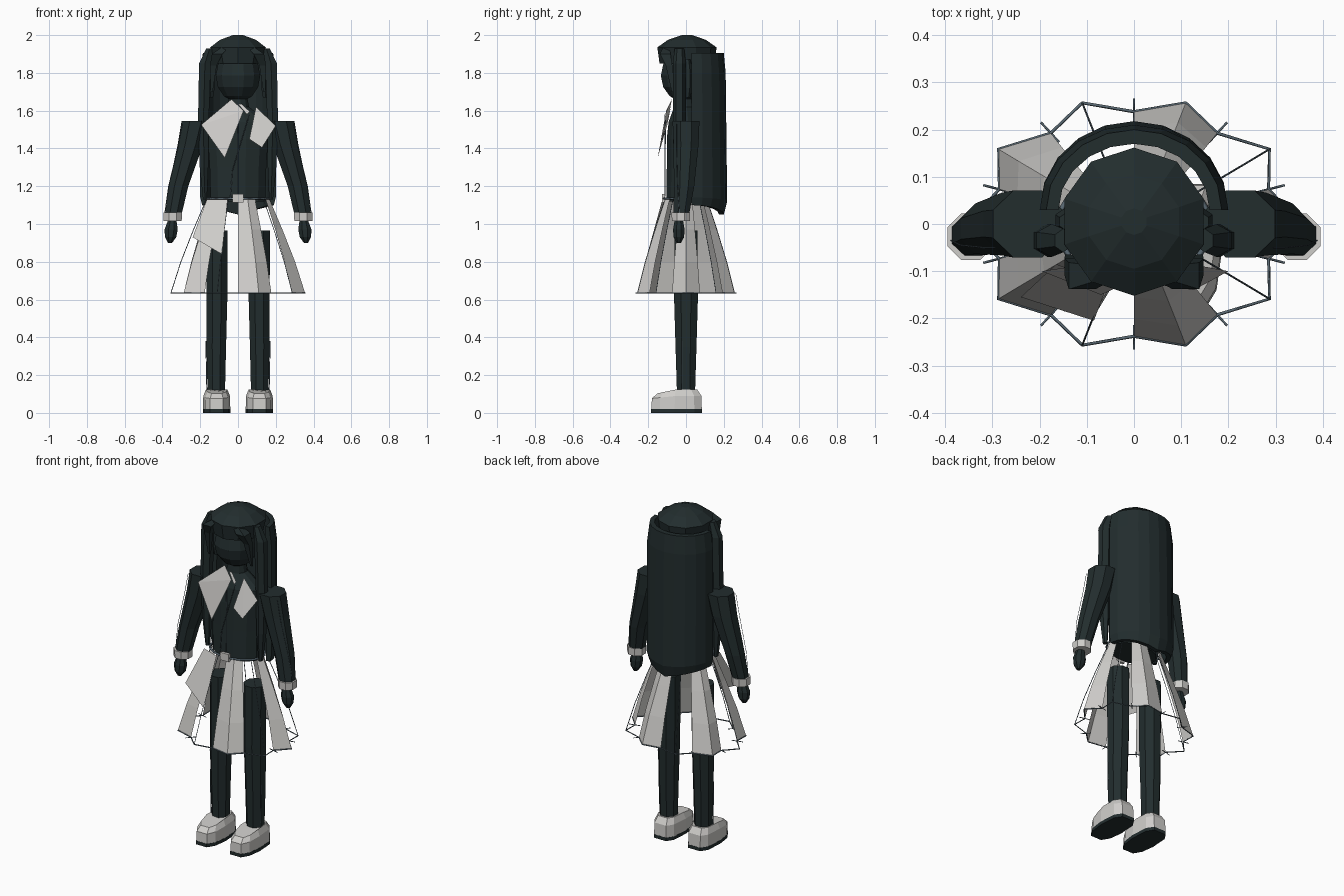
import bpy, bmesh, math
from mathutils import Vector

if "Cube" in bpy.data.objects:
    bpy.data.objects.remove(bpy.data.objects["Cube"])


def material(name, rgb):
    m = bpy.data.materials.new(name)
    m.diffuse_color = (*rgb, 1)
    m.use_nodes = True
    m.node_tree.nodes["Principled BSDF"].inputs["Base Color"].default_value = m.diffuse_color
    return m


DARK = material("dark teal", (0.016, 0.026, 0.027))
LIGHT = material("pale grey", (0.62, 0.61, 0.59))
TRIM = material("slate trim", (0.10, 0.14, 0.17))


def make(name, verts, faces, mat):
    bm = bmesh.new()
    vs = [bm.verts.new(v) for v in verts]
    for f in faces:
        bm.faces.new([vs[i] for i in f])
    bmesh.ops.recalc_face_normals(bm, faces=bm.faces)
    me = bpy.data.meshes.new(name)
    bm.to_mesh(me)
    bm.free()
    me.materials.append(mat)
    ob = bpy.data.objects.new(name, me)
    bpy.context.collection.objects.link(ob)
    return ob


def loft(name, rings, mat):
    """Skin a list of equal-length point rings and cap both ends."""
    n = len(rings[0])
    faces = [(k * n + i, k * n + (i + 1) % n, (k + 1) * n + (i + 1) % n, (k + 1) * n + i)
             for k in range(len(rings) - 1) for i in range(n)]
    last = (len(rings) - 1) * n
    faces += [tuple(range(n))[::-1], tuple(range(last, last + n))]
    return make(name, [p for r in rings for p in r], faces, mat)


def oval(cx, cy, z, rx, ry, n=8, turn=0.5):
    return [(cx + rx * math.cos((i + turn) * math.tau / n),
             cy + ry * math.sin((i + turn) * math.tau / n), z) for i in range(n)]


def wire(name, paths, r=0.003, closed=False):
    cu = bpy.data.curves.new(name, 'CURVE')
    cu.dimensions = '3D'
    cu.bevel_depth = r
    cu.bevel_resolution = 0
    for path in paths:
        sp = cu.splines.new('POLY')
        sp.points.add(len(path) - 1)
        for p, co in zip(sp.points, path):
            p.co = (*co, 1)
        sp.use_cyclic_u = closed
    cu.materials.append(TRIM)
    ob = bpy.data.objects.new(name, cu)
    bpy.context.collection.objects.link(ob)


# Head and hair cap
loft("face", [oval(0, -0.005 - 0.01 * math.sin(t), 1.785 - 0.14 * math.cos(t),
                   0.122 * math.sin(t), 0.122 * math.sin(t), 12)
              for t in [0.25 + i * 0.44 for i in range(7)]], DARK)
loft("hair_cap", [oval(0, 0.005, z, rx, ry, 10, 0.5) for z, rx, ry in
                  [(1.85, 0.135, 0.145), (1.935, 0.155, 0.157),
                   (1.975, 0.10, 0.10), (2.0, 0.028, 0.028)]], DARK)

# Long back hair: a curved shell with a scalloped lower edge
SEG = 10
rings = []
for i in range(SEG + 1):
    a = math.pi * i / SEG
    c, s = math.cos(a), math.sin(a)
    low = 1.05 + 0.05 * abs(c)
    prof = [(0.186, 0.17, 1.905), (0.20, 0.18, 1.80), (0.20, 0.188, 1.12 + 0.02 * abs(c)),
            (0.19, 0.17, low), (0.165, 0.145, low), (0.16, 0.14, 1.905)]
    rings.append([(rx * c, 0.03 + ry * s, z) for rx, ry, z in prof])
loft("back_hair", rings, DARK)

# Torso with neck
loft("torso", [oval(0, -0.01, z, rx, ry, 12) for z, rx, ry in
               [(1.12, 0.15, 0.098), (1.3, 0.155, 0.095), (1.45, 0.165, 0.095),
                (1.54, 0.165, 0.085), (1.62, 0.06, 0.055), (1.68, 0.05, 0.05)]], DARK)

for s, side in ((-1, "left"), (1, "right")):
    # Side locks, fringe tufts and ears
    loft(side + "_side_lock", [oval(s * x, -0.035, z, rx, ry, 6) for x, z, rx, ry in
         [(0.15, 1.93, 0.02, 0.025), (0.175, 1.85, 0.036, 0.035), (0.183, 1.55, 0.033, 0.035),
          (0.18, 1.3, 0.026, 0.03), (0.175, 1.13, 0.012, 0.015)]], DARK)
    loft(side + "_fringe_tuft", [oval(s * x, y, z, r, r, 4) for x, y, z, r in
         [(0.07, -0.105, 1.935, 0.025), (0.11, -0.11, 1.90, 0.04),
          (0.13, -0.09, 1.84, 0.025), (0.14, -0.07, 1.70, 0.008)]], DARK)
    loft(side + "_ear", [oval(s * 0.145, 0.005, z, r, r * 1.2, 6) for z, r in
         [(1.67, 0.015), (1.72, 0.025), (1.82, 0.025), (1.87, 0.015)]], DARK)

    # Arm, cuff and hand
    loft(side + "_arm", [oval(s * x, y, z, rx, ry) for x, y, z, rx, ry in
         [(0.225, 0.0, 1.545, 0.08, 0.077), (0.252, 0.0, 1.42, 0.073, 0.072),
          (0.315, -0.01, 1.2, 0.056, 0.058), (0.343, -0.025, 1.05, 0.048, 0.045)]], DARK)
    loft(side + "_cuff", [oval(s * 0.346, -0.027, z, r, r) for z, r in
         [(1.015, 0.052), (1.06, 0.053)]], LIGHT)
    loft(side + "_hand", [oval(s * x, -0.038, z, rx, ry) for x, z, rx, ry in
         [(0.348, 1.02, 0.024, 0.024), (0.354, 0.97, 0.038, 0.033),
          (0.357, 0.93, 0.032, 0.03), (0.36, 0.90, 0.012, 0.012)]], DARK)
    wire(side + "_sleeve_piping", [[(s * 0.295, -0.05, 1.53), (s * 0.32, -0.05, 1.4),
                                    (s * 0.368, -0.045, 1.2), (s * 0.388, -0.035, 1.06)]], 0.0015)

    # Leg with outer seam
    loft(side + "_leg", [oval(s * x, 0, z, rx, ry) for x, z, rx, ry in
         [(0.115, 0.11, 0.05, 0.052), (0.115, 0.35, 0.056, 0.06),
          (0.112, 0.6, 0.06, 0.068), (0.112, 0.965, 0.062, 0.066)]], DARK)
    wire(side + "_leg_seam", [[(s * 0.165, -0.02, 0.12), (s * 0.17, -0.02, 0.38)]], 0.0025)

    # Shoe: rounded toe, sloping upper, dark sole
    plan = [(0.04, 0.085), (0.066, 0.045), (0.073, -0.06), (0.062, -0.14), (0.035, -0.185)]
    plan += [(-x, y) for x, y in reversed(plan)]

    def outline(k, z, slope=0.0):
        return [(s * 0.113 + x * k, -0.035 + (y + 0.035) * k, z + slope * min(0, y + 0.05))
                for x, y in plan]
    loft(side + "_sole", [outline(1.0, 0.0), outline(1.0, 0.02)], DARK)
    loft(side + "_shoe", [outline(0.99, 0.02), outline(0.97, 0.09, 0.1),
                          outline(0.78, 0.125, 0.16)], LIGHT)


# Pleated skirt: every other pleat is a cloth panel, the rest are bare frame
def skirt(i, t):
    a = math.radians(18 * i)
    rx, ry = (0.355, 0.27) if i % 2 == 0 else (0.30, 0.238)
    top = 1.0 if i % 2 == 0 else 0.92
    x = 0.165 * top * (1 - t) + rx * t
    y = 0.115 * top * (1 - t) + ry * t
    bulge = 1 + 0.04 * math.sin(math.pi * t)
    return (x * math.cos(a) * bulge, y * math.sin(a) * bulge, 1.135 - 0.5 * t)


steps = [0, 0.33, 0.67, 1]
for k in range(5):
    peak = k * 4
    verts = [skirt(peak + d, t) for t in steps for d in (-1, 0, 1)]
    faces = [(r * 3 + c, r * 3 + c + 1, r * 3 + c + 4, r * 3 + c + 3)
             for r in range(3) for c in range(2)]
    make("skirt_pleat_%d" % (k + 1), verts, faces, LIGHT)
wire("skirt_hem", [[skirt(i, 1) for i in range(20)]], 0.0035, True)
wire("skirt_ribs", [[skirt(k * 4 + 2, t) for t in steps] for k in range(5)], 0.002)
wire("skirt_hem_ticks", [[(x * f, y * f, z) for f in (0.9, 1.12)]
                         for x, y, z in (skirt(i, 1) for i in range(1, 20, 2))], 0.0025)
make("skirt_overlay", [(-0.165, -0.085, 1.13), (-0.055, -0.125, 1.13),
                       (-0.085, -0.205, 0.84), (-0.24, -0.155, 0.93)], [(0, 1, 2, 3)], LIGHT)

# Belt line and buckle
wire("belt", [oval(0, -0.005, 1.135, 0.165, 0.115, 16)], 0.006, True)
loft("buckle", [[(x, y, z) for x, y in ((-0.028, -0.128), (0.028, -0.128),
                                        (0.028, -0.112), (-0.028, -0.112))]
                for z in (1.115, 1.16)], LIGHT)

# Collar flaps and front closure
make("left_collar", [(-0.195, -0.10, 1.525), (-0.035, -0.075, 1.66),
                     (0.03, -0.105, 1.60), (-0.07, -0.15, 1.35)], [(0, 1, 2), (0, 2, 3)], LIGHT)
make("right_collar", [(0.095, -0.08, 1.62), (0.20, -0.10, 1.52),
                      (0.127, -0.14, 1.405), (0.06, -0.13, 1.45)], [(0, 1, 2), (0, 2, 3)], LIGHT)
make("collar_edge", [(0.0, -0.085, 1.635), (0.02, -0.085, 1.635),
                     (0.062, -0.105, 1.595), (0.048, -0.108, 1.58)], [(0, 1, 2, 3)], LIGHT)
wire("front_closure", [[(0, -0.108, 1.55), (0, -0.112, 1.13)],
                       [(0.06, -0.112, 1.58), (-0.03, -0.112, 1.28), (-0.04, -0.112, 1.14)]], 0.002)
